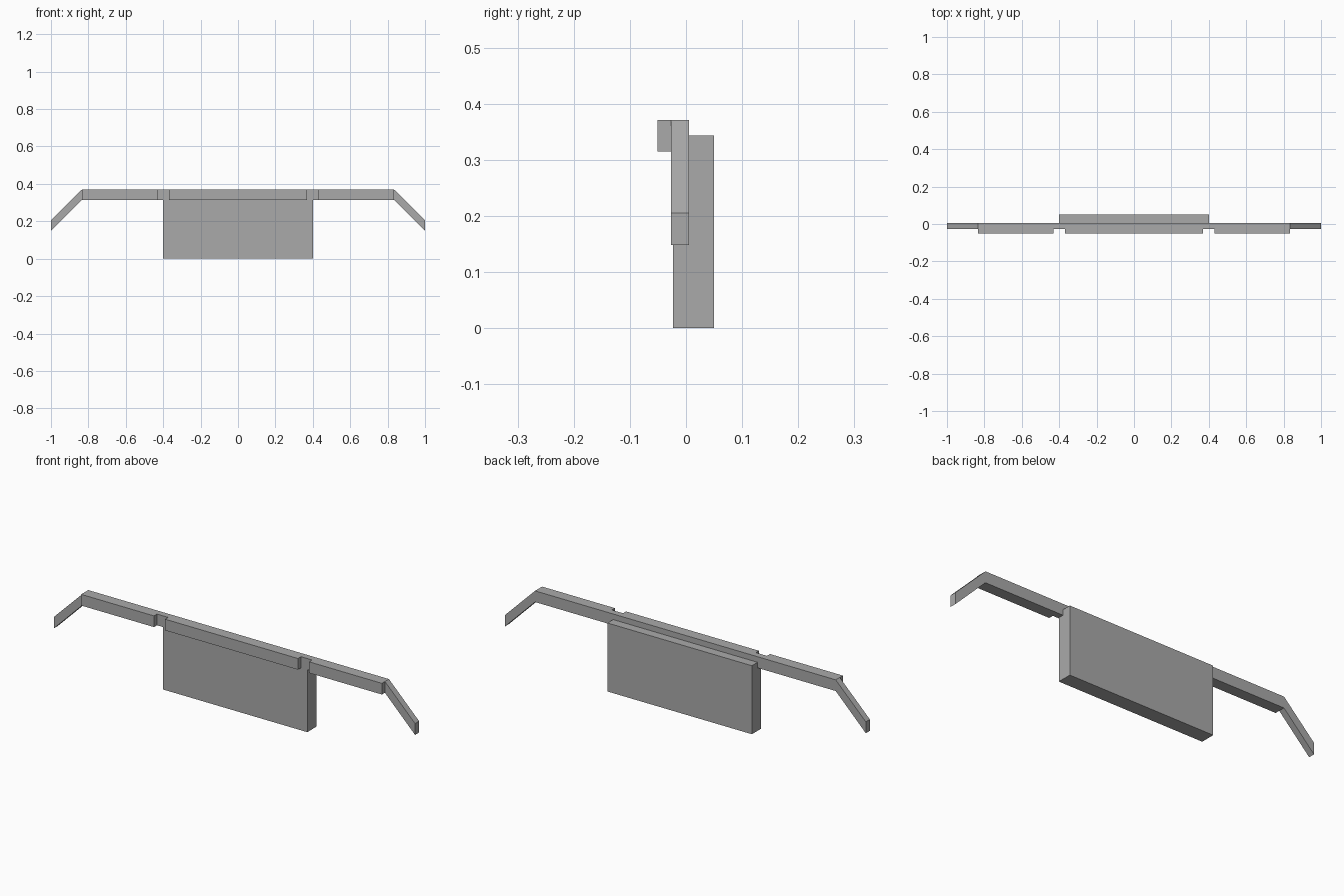
import bpy
import bmesh

cube = bpy.data.objects.get("Cube")
if cube:
    bpy.data.objects.remove(cube, do_unlink=True)

# Single flat grey
grey = bpy.data.materials.new("plain grey")
grey.use_nodes = True
colour = (0.4, 0.4, 0.4, 1)
grey.diffuse_color = colour
grey.node_tree.nodes["Principled BSDF"].inputs["Base Color"].default_value = colour


def extrude_profile(name, outline, front, back):
    """Extrude an x-z outline from y = front to y = back."""
    bm = bmesh.new()
    face = bm.faces.new([bm.verts.new((x, front, z)) for x, z in outline])
    result = bmesh.ops.extrude_face_region(bm, geom=[face])
    moved = [v for v in result["geom"] if isinstance(v, bmesh.types.BMVert)]
    bmesh.ops.translate(bm, verts=moved, vec=(0, back - front, 0))
    bmesh.ops.recalc_face_normals(bm, faces=bm.faces)
    mesh = bpy.data.meshes.new(name)
    bm.to_mesh(mesh)
    bm.free()
    mesh.materials.append(grey)
    obj = bpy.data.objects.new(name, mesh)
    bpy.context.collection.objects.link(obj)
    return obj


def box(name, left, right, bottom, top, front, back):
    outline = [(left, bottom), (right, bottom), (right, top), (left, top)]
    return extrude_profile(name, outline, front, back)


RAIL_BOTTOM, RAIL_TOP = 0.315, 0.371
RAIL_FRONT, RAIL_BACK = -0.027, 0.005
BEND = 0.833

# Central panel
box("panel", -0.4, 0.4, 0, 0.343, -0.023, 0.05)

# Rail with drooping ends
half = [(BEND, RAIL_TOP), (1, 0.205), (1, 0.148), (BEND, RAIL_BOTTOM)]
mirrored = [(-x, z) for x, z in reversed(half)]
extrude_profile("rail", half + mirrored, RAIL_FRONT, RAIL_BACK)

# Raised strips on the front of the rail, separated by two gaps
for name, left, right in (("centre_strip", -0.368, 0.368),
                          ("left_strip", 0.43, BEND),
                          ("right_strip", -BEND, -0.43)):
    box(name, left, right, RAIL_BOTTOM, RAIL_TOP, -0.051, RAIL_FRONT)
